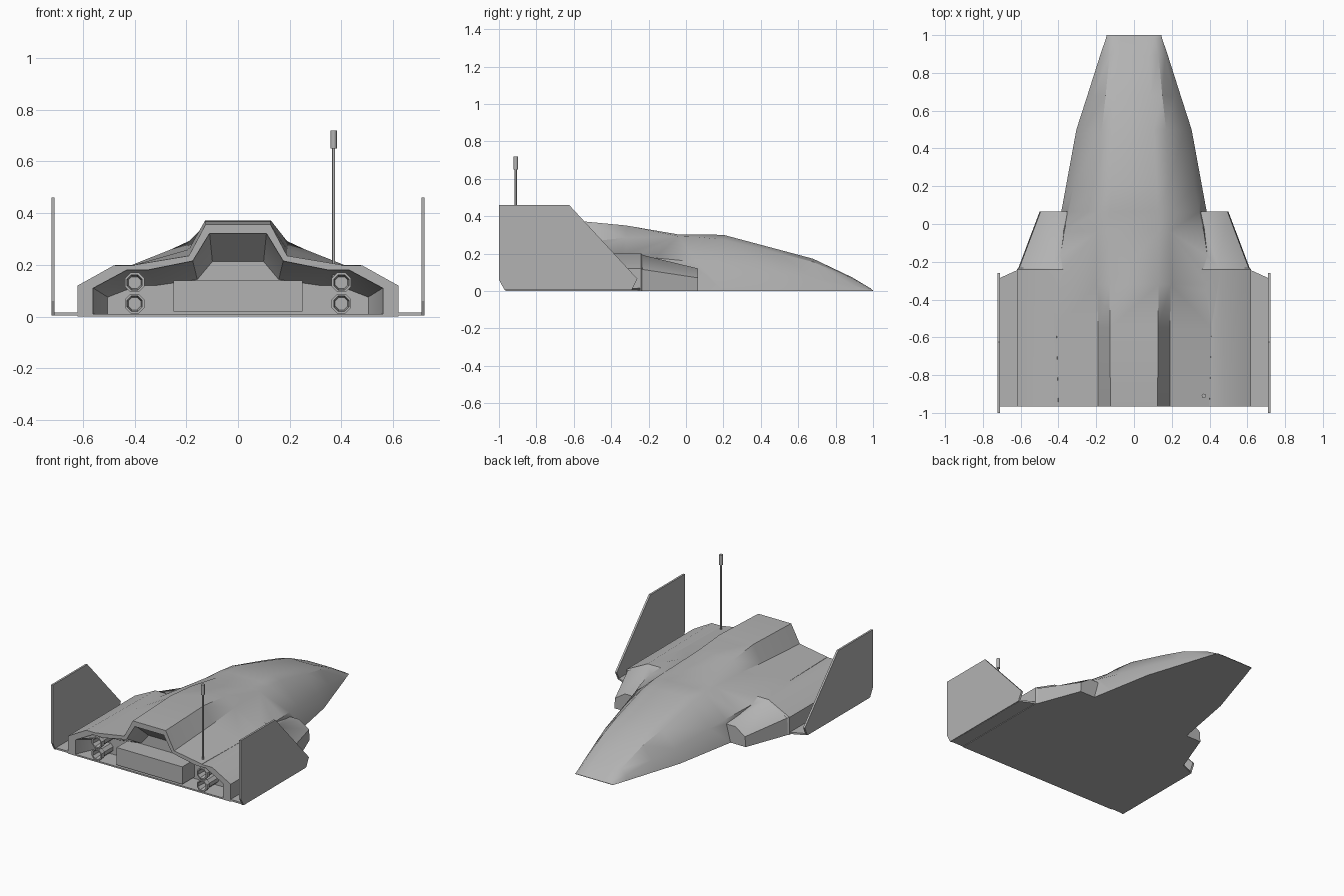
import bpy, bmesh, math

if "Cube" in bpy.data.objects:
    bpy.data.objects.remove(bpy.data.objects["Cube"])

grey = bpy.data.materials.new("hull_grey")
grey.diffuse_color = (0.45, 0.45, 0.45, 1)
grey.use_nodes = True
grey.node_tree.nodes["Principled BSDF"].inputs["Base Color"].default_value = grey.diffuse_color


def finish(name, bm, angle=None):
    bmesh.ops.recalc_face_normals(bm, faces=bm.faces)
    me = bpy.data.meshes.new(name)
    bm.to_mesh(me)
    bm.free()
    ob = bpy.data.objects.new(name, me)
    bpy.context.collection.objects.link(ob)
    me.materials.append(grey)
    if angle:
        smooth(ob, angle)
    return ob


def smooth(ob, angle):
    bpy.ops.object.select_all(action='DESELECT')
    ob.select_set(True)
    bpy.context.view_layer.objects.active = ob
    bpy.ops.object.shade_smooth_by_angle(angle=math.radians(angle))


def loft(name, rings, angle=None):
    """Skin closed rings of 3D points and cap both ends."""
    bm = bmesh.new()
    loops = [[bm.verts.new(p) for p in r] for r in rings]
    n = len(loops[0])
    for a, b in zip(loops, loops[1:]):
        for i in range(n):
            j = (i + 1) % n
            bm.faces.new((a[i], a[j], b[j], b[i]))
    bm.faces.new(loops[0])
    bm.faces.new(loops[-1])
    return finish(name, bm, angle)


def mirrored(y, half):
    """Full cross-section from a half profile running top to bottom."""
    return [(x, y, z) for x, z in half] + [(-x, y, z) for x, z in reversed(half)]


def boolean(ob, other, op):
    m = ob.modifiers.new("bool", 'BOOLEAN')
    m.operation, m.object, m.solver = op, other, 'EXACT'
    bpy.ops.object.select_all(action='DESELECT')
    ob.select_set(True)
    bpy.context.view_layer.objects.active = ob
    bpy.ops.object.modifier_apply(modifier=m.name)
    bpy.data.objects.remove(other)


# Central fuselage, rear to nose
body = [
    (-0.965, [(.125, .357), (.19, .235), (.40, .20), (.45, .0)]),
    (-0.55, [(.127, .372), (.19, .26), (.41, .20), (.43, .0)]),
    (-0.32, [(.13, .35), (.195, .285), (.41, .19), (.42, .0)]),
    (-0.04, [(.13, .302), (.19, .292), (.37, .165), (.40, .0)]),
    (0.065, [(.125, .302), (.19, .288), (.345, .15), (.385, .0)]),
    (0.20, [(.12, .30), (.185, .275), (.32, .13), (.36, .0)]),
    (0.50, [(.105, .22), (.17, .20), (.265, .09), (.305, .0)]),
    (0.68, [(.09, .172), (.15, .155), (.215, .07), (.247, .0)]),
    (0.89, [(.08, .072), (.13, .067), (.165, .03), (.18, .0)]),
    (0.985, [(.07, .015), (.11, .014), (.14, .007), (.148, .0)]),
    (1.0, [(.07, .003), (.11, .003), (.14, .002), (.145, .0)]),
]
hull = loft("hull", [mirrored(y, h) for y, h in body])

# Side shoulders, with a small step where the sloping front section starts
pod = [
    (-0.965, [(.33, .198), (.48, .198), (.62, .12), (.62, .0)]),
    (-0.24, [(.33, .20), (.46, .20), (.62, .12), (.62, .0)]),
    (-0.232, [(.33, .192), (.45, .192), (.607, .115), (.612, .0)]),
    (0.065, [(.30, .12), (.42, .12), (.495, .07), (.50, .0)]),
]
for s in (-1, 1):
    rings = [[(s * x, y, z) for x, z in h + [(.30, .0)]] for y, h in pod]
    boolean(hull, loft("shoulder", rings), 'UNION')

# Recess at the engine end
opening = [(.11, .322), (.175, .215), (.35, .18), (.43, .18), (.56, .11), (.56, .01)]
inner = [(x * .9, .01 + (z - .01) * .65) for x, z in opening]
mouth = [(x, z) for x, z in opening]
cutter = loft("recess_cutter", [mirrored(-1.0, mouth), mirrored(-0.955, mouth),
                                mirrored(-0.83, inner)])
boolean(hull, cutter, 'DIFFERENCE')
smooth(hull, 32)

# Panel between the engines
loft("engine_panel", [mirrored(y, [(.25, .14), (.25, .02)]) for y in (-0.963, -0.80)])


# Hollow octagonal engine nozzles
def octagon(cx, cz, r, y):
    return [(cx + r * math.cos(math.pi * (i + .5) / 4), y,
             cz + r * math.sin(math.pi * (i + .5) / 4)) for i in range(8)]


for s in (-1, 1):
    for z in (.05, .132):
        loft("engine_nozzle", [octagon(s * .40, z, r, y) for r, y in
                               ((.034, -.80), (.034, -.925), (.041, -.935),
                                (.041, -.965), (.032, -.965), (.026, -.90))], 30)

# Upright fins and the thin plates that carry them
fin = [(-1, .46), (-.625, .46), (-.26, .065), (-.29, .005), (-.97, .005), (-1, .06)]
plate = [(.60, -.235), (.62, -.245), (.715, -.288), (.715, -.965), (.60, -.965)]
for s in (-1, 1):
    loft("fin", [[(s * x, y, z) for y, z in fin] for x in (.709, .722)])
    loft("fin_plate", [[(s * x, y, z) for x, y in plate] for z in (.004, .016)])


# Antenna mast and tip
def rod(name, r, z0, z1):
    loft(name, [[(.37 + r * math.cos(math.pi * i / 4), -.91 + r * math.sin(math.pi * i / 4), z)
                 for i in range(8)] for z in (z0, z1)], 50)


rod("antenna_mast", .006, .15, .66)
rod("antenna_tip", .012, .65, .72)
